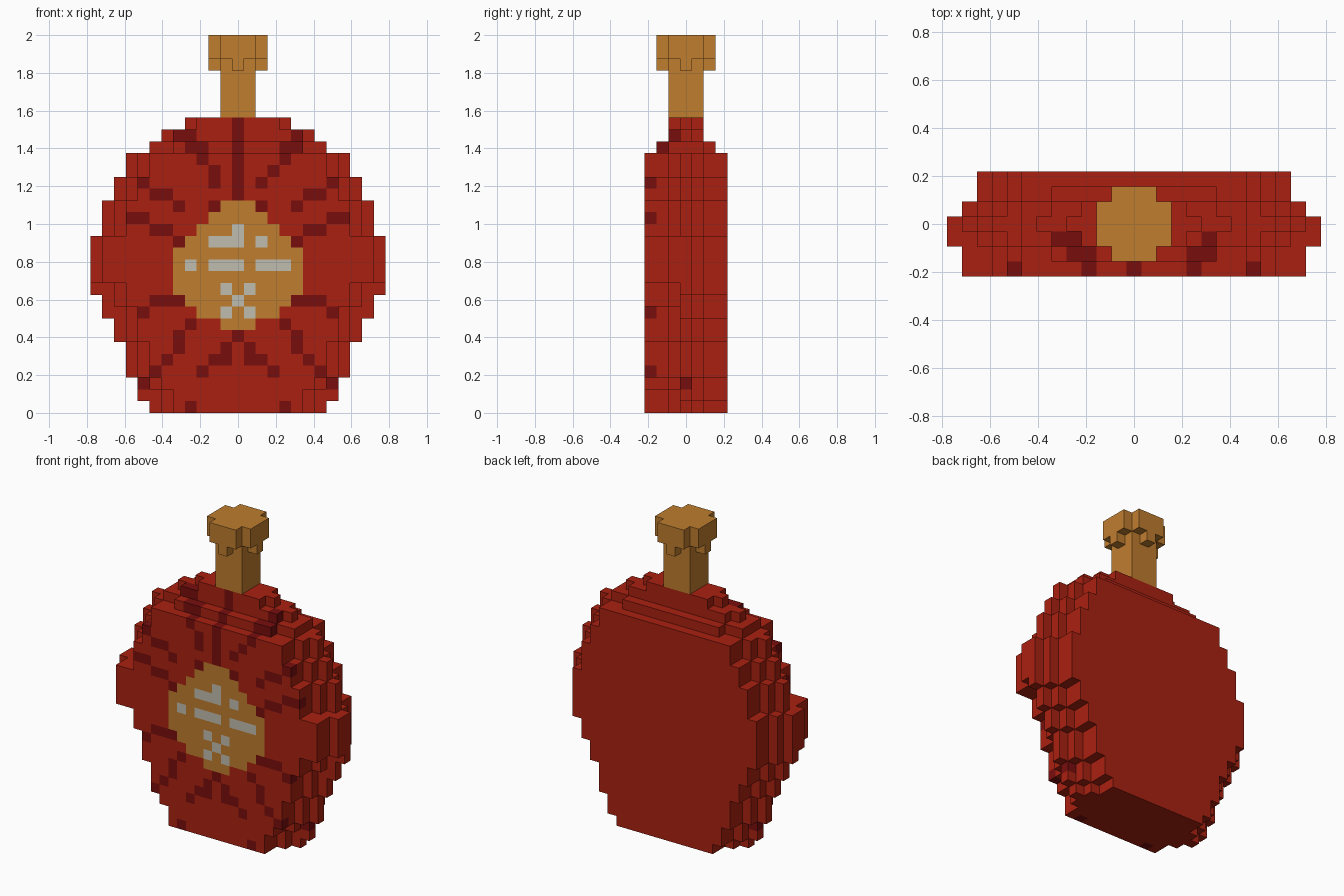
import bpy
import bmesh
from mathutils import Vector

CELL = 2 / 32

if "Cube" in bpy.data.objects:
    bpy.data.objects.remove(bpy.data.objects["Cube"], do_unlink=True)


def material(name, rgb):
    mat = bpy.data.materials.new(name)
    mat.use_nodes = True
    mat.diffuse_color = (*rgb, 1)
    mat.node_tree.nodes["Principled BSDF"].inputs["Base Color"].default_value = (*rgb, 1)
    return mat


red = material("red", (0.40, 0.0145, 0.005))
maroon = material("maroon", (0.19, 0.004, 0.004))
gold = material("gold", (0.52, 0.205, 0.028))
silver = material("silver", (0.53, 0.51, 0.43))
RED, MAROON, GOLD, SILVER = range(4)


def block_object(name, cells, mats):
    """Join cubic cells into one shell; cells maps (i, j, k) to a material slot."""
    bm = bmesh.new()
    for cell, slot in cells.items():
        centre = Vector(cell) + Vector((0, 0, 0.5))
        for axis in range(3):
            for sign in (-1, 1):
                step = [0, 0, 0]
                step[axis] = sign
                if tuple(c + s for c, s in zip(cell, step)) in cells:
                    continue
                n = Vector(step)
                u = Vector([1 if a == (axis + 1) % 3 else 0 for a in range(3)])
                v = n.cross(u)
                corners = [(n + u * a + v * b) / 2
                           for a, b in ((-1, -1), (1, -1), (1, 1), (-1, 1))]
                face = bm.faces.new([bm.verts.new((centre + c) * CELL) for c in corners])
                face.material_index = slot
    bmesh.ops.remove_doubles(bm, verts=bm.verts, dist=CELL / 100)
    mesh = bpy.data.meshes.new(name)
    bm.to_mesh(mesh)
    bm.free()
    for mat in mats:
        mesh.materials.append(mat)
    obj = bpy.data.objects.new(name, mesh)
    bpy.context.collection.objects.link(obj)


# Half-widths of the round body, row by row from the floor
middle = [7, 8, 8, 9, 9, 9, 10, 10, 11, 11] + [12] * 5 + [11] * 3 + [10, 10, 9, 9]
front = [5, 5, 6, 7, 7, 7, 8, 8, 8, 9, 9] + [11] * 4 + [9] * 3 + [8, 8, 7, 7]
layers = {
    -3: front,
    -2: front,
    -1: [w + 1 for w in front],
    0: middle,
    1: [w - 1 for w in middle],
    2: [w - 2 for w in middle],
    3: [w - 2 for w in middle],
}
body = {}


def add_row(j, k, half):
    for i in range(-half, half + 1):
        body[i, j, k] = RED


for j, widths in layers.items():
    for k, half in enumerate(widths):
        add_row(j, k, half)

# Stepped shoulder above the body
for k, steps in ((22, (7, 7, 5)), (23, (6, 5)), (24, (4, 3))):
    for j, half in enumerate(steps):
        add_row(j, k, half)
        add_row(-j, k, half)


def paint(slot, k, columns):
    """Colour the foremost cell of each column in row k."""
    for i in columns:
        j = min(j for j in layers if (i, j, k) in body)
        body[i, j, k] = slot


# Dark rays, the same on both sides
rays = {19: (2, 8), 18: (6, 7), 17: (2, 5), 16: (8, 9), 15: (6, 7), 14: [5],
        9: (5, 6, 7), 8: [8], 7: [4], 6: (0, 5), 5: (1, 5), 4: (1, 2, 6),
        3: (3, 7), 2: [8], 0: [4]}
for k, columns in rays.items():
    paint(MAROON, k, columns)
    paint(MAROON, k, [-i for i in columns])

# Upright ray and the two uneven rays beside it
for k in range(18, 25):
    paint(MAROON, k, [0])
for k, columns in {23: (-5, -4, 5), 22: (-4, -3, 4, 5), 21: (-3, 4), 20: (-2, 3)}.items():
    paint(MAROON, k, columns)

# Gold medallion with silver marks
for k, half in enumerate((1, 3, 4, 5, 5, 5, 5, 4, 3, 2, 1), start=7):
    paint(GOLD, k, range(-half, half + 1))
marks = {15: [0], 14: (-2, -1, 0, 2), 12: (-4, -2, -1, 0, 2, 3, 4),
         10: (-1, 1), 9: [0], 8: (-1, 1)}
for k, columns in marks.items():
    paint(SILVER, k, columns)

block_object("flask_body", body, [red, maroon, gold, silver])

# Square neck
near = range(-1, 2)
block_object("neck", {(i, j, k): 0 for i in near for j in near for k in range(25, 29)}, [gold])

# Stopper with clipped corners and a narrower lower row
wide = range(-2, 3)
stopper = {(i, j, k): 0 for i in wide for j in wide for k in (30, 31) if abs(i) + abs(j) < 4}
stopper.update({(i, j, 29): 0 for i in wide for j in wide if abs(i) + abs(j) < 3})
block_object("stopper", stopper, [gold])
